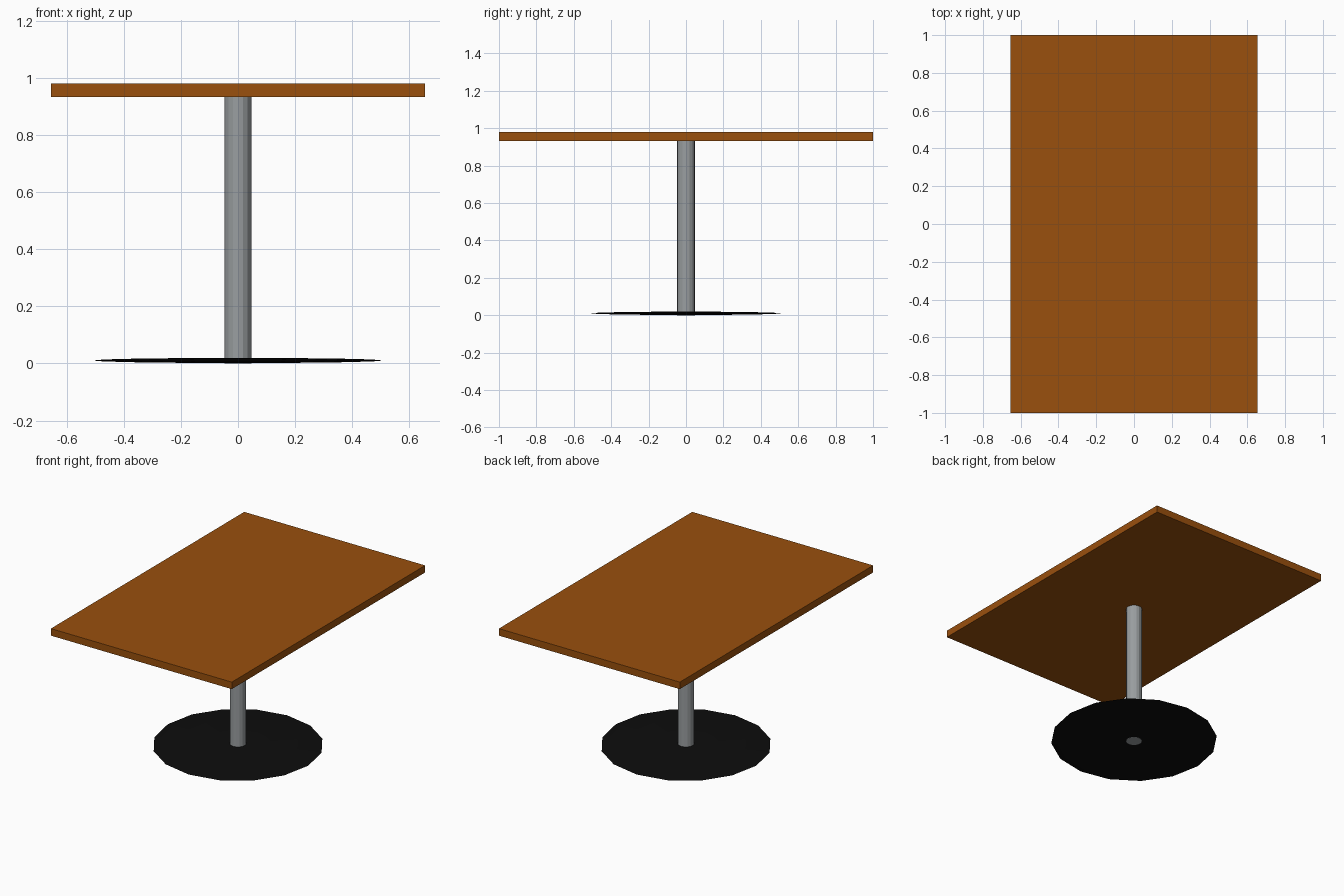
import bpy

if "Cube" in bpy.data.objects:
    bpy.data.objects.remove(bpy.data.objects["Cube"])


def material(name, rgb):
    m = bpy.data.materials.new(name)
    m.diffuse_color = (*rgb, 1.0)
    m.use_nodes = True
    m.node_tree.nodes["Principled BSDF"].inputs["Base Color"].default_value = m.diffuse_color
    return m


def finish(name, scale, mat):
    ob = bpy.context.object
    ob.name = name
    ob.scale = scale
    bpy.ops.object.transform_apply(location=False, rotation=False, scale=True)
    ob.data.materials.append(mat)
    return ob


wood = material("brown wood", (0.32, 0.08, 0.004))
metal = material("grey metal", (0.32, 0.34, 0.35))
black = material("black", (0.004, 0.004, 0.004))

# Rectangular slab top
bpy.ops.mesh.primitive_cube_add(size=1, location=(0, 0, 0.956))
finish("table_top", (1.31, 2.0, 0.046), wood)

# Central column, reaching the floor through the base
bpy.ops.mesh.primitive_cylinder_add(vertices=16, radius=0.048, depth=0.94,
                                    location=(0, 0, 0.47))
finish("column", (1, 1, 1), metal)

# Base: a flattened low-poly ball
bpy.ops.mesh.primitive_uv_sphere_add(segments=16, ring_count=8, radius=1,
                                     location=(0, 0, 0.0105))
finish("base_disc", (0.508, 0.508, 0.009), black)
